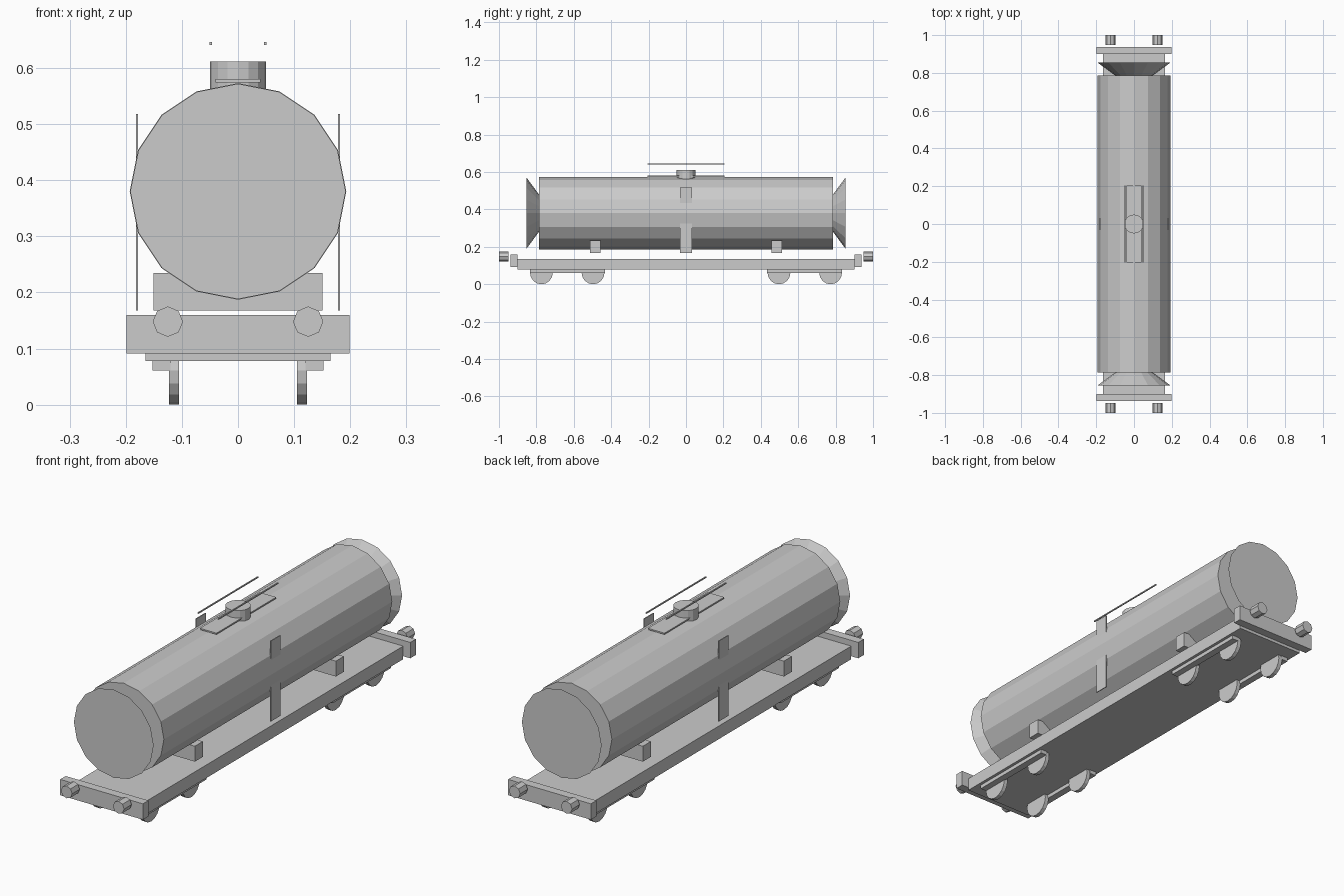
import bpy
from math import radians
from mathutils import Matrix

cube = bpy.data.objects.get("Cube")
if cube:
    bpy.data.objects.remove(cube, do_unlink=True)

import bmesh

grey = bpy.data.materials.new("plain_grey")
grey.use_nodes = True
colour = (0.6, 0.6, 0.6, 1)
grey.diffuse_color = colour
grey.node_tree.nodes["Principled BSDF"].inputs["Base Color"].default_value = colour


def add_object(name, bm):
    mesh = bpy.data.meshes.new(name)
    bm.to_mesh(mesh)
    bm.free()
    mesh.materials.append(grey)
    obj = bpy.data.objects.new(name, mesh)
    bpy.context.collection.objects.link(obj)
    return obj


def box(name, x, y, z):
    """Box between the (low, high) limits on each axis."""
    bm = bmesh.new()
    bmesh.ops.create_cube(bm, size=1)
    for v in bm.verts:
        for i, (low, high) in enumerate((x, y, z)):
            v.co[i] = low if v.co[i] < 0 else high
    return add_object(name, bm)


def cone(name, centre, axis, length, r_low, r_high, sides=16):
    """Cylinder or cone along an axis, r_low at its negative end."""
    bm = bmesh.new()
    bmesh.ops.create_cone(bm, cap_ends=True, segments=sides,
                          radius1=r_low, radius2=r_high, depth=length)
    turn = {"X": Matrix.Rotation(radians(90), 4, "Y"),
            "Y": Matrix.Rotation(radians(-90), 4, "X"),
            "Z": Matrix.Identity(4)}[axis]
    bmesh.ops.transform(bm, matrix=Matrix.Translation(centre) @ turn, verts=bm.verts)
    return add_object(name, bm)


def span(side, near, far):
    return tuple(sorted((side * near, side * far)))


# Tank barrel, filler dome and roof walkway
tank_z, tank_r = 0.38, 0.193
cone("tank_barrel", (0, 0, tank_z), "Y", 1.57, tank_r, tank_r)
cone("filler_dome", (0, 0, 0.576), "Z", 0.072, 0.05, 0.05)
box("roof_walkway", (-0.04, 0.04), (-0.205, 0.205), (0.574, 0.58))

# Underframe
box("frame", (-0.165, 0.165), (-0.9, 0.9), (0.078, 0.135))

for end, end_name in ((-1, "front"), (1, "back")):
    # Flared tank end, narrow where it meets the barrel
    radii = (0.097, 0.192) if end > 0 else (0.192, 0.097)
    cone(end_name + "_tank_end", (0, end * 0.819, tank_z), "Y", 0.07, *radii)
    box(end_name + "_saddle", (-0.151, 0.151), span(end, 0.457, 0.512), (0.168, 0.235))
    box(end_name + "_buffer_beam", (-0.199, 0.199), span(end, 0.9, 0.938), (0.091, 0.16))
    for side, side_name in ((1, "left"), (-1, "right")):
        label = f"{end_name}_{side_name}_"
        cone(label + "buffer", (side * 0.125, end * 0.974, 0.148), "Y", 0.052,
             0.027, 0.027, sides=8)
        box(label + "axle_bar", span(side, 0.12, 0.152), span(end, 0.434, 0.834),
            (0.061, 0.085))
        for y, place in ((0.497, "inner"), (0.773, "outer")):
            cone(label + place + "_wheel", (side * 0.114, end * y, 0.061), "X",
                 0.018, 0.061, 0.061)

# Side ladders and walkway handrails
for side, side_name in ((1, "left"), (-1, "right")):
    box(side_name + "_ladder", span(side, 0.178, 0.182), (-0.033, 0.033), (0.168, 0.518))
    box(side_name + "_handrail", span(side, 0.046, 0.051), (-0.205, 0.205), (0.641, 0.646))
